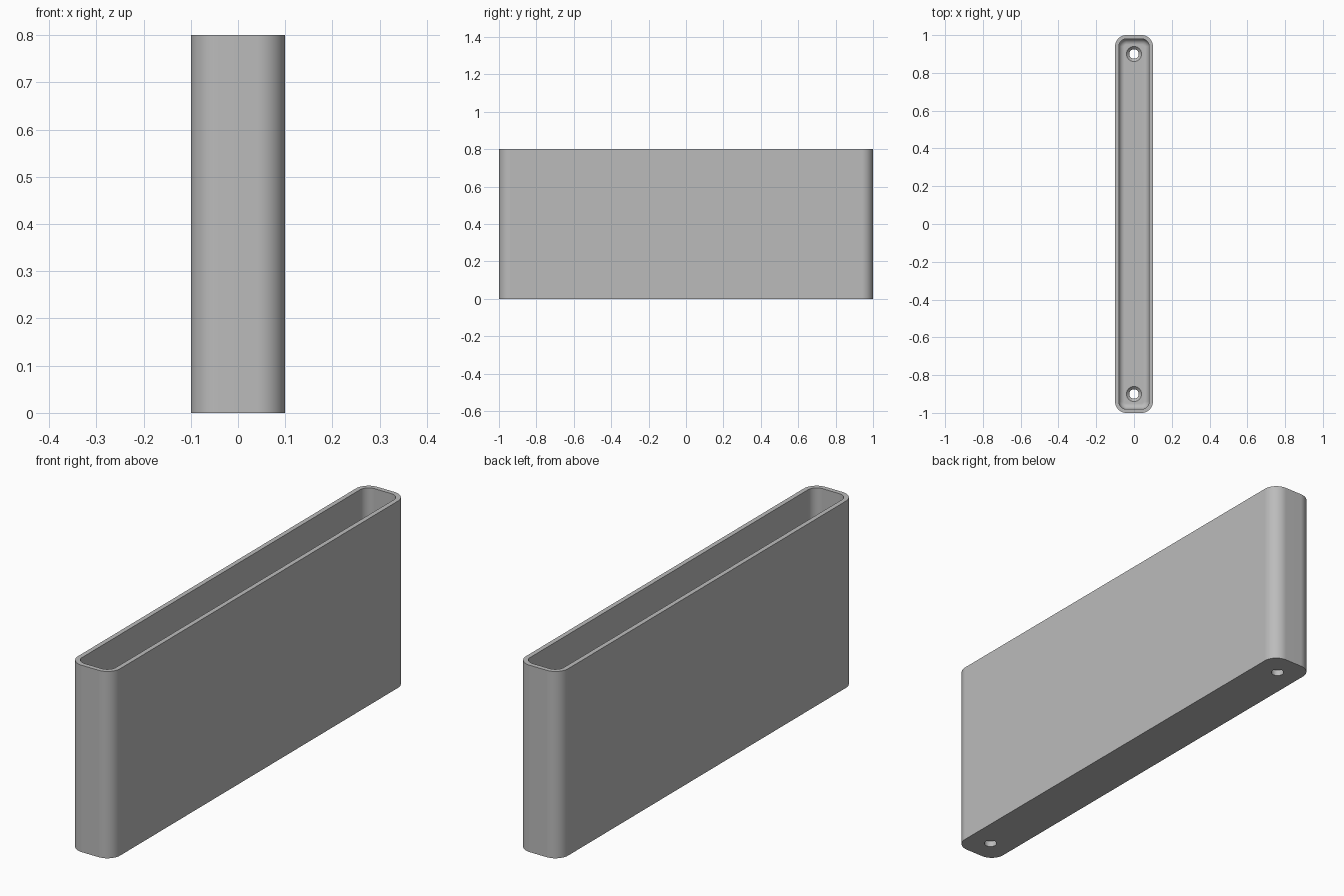
import bpy
import bmesh
from math import pi, sin, cos

if "Cube" in bpy.data.objects:
    bpy.data.objects.remove(bpy.data.objects["Cube"])

HALF_X, HALF_Y, HEIGHT = 0.1, 1.0, 0.8
CORNER, WALL, FLOOR, FILLET = 0.06, 0.02, 0.04, 0.03
HOLE_Y, HOLE_R, SINK_R, SINK_DEPTH = 0.9, 0.025, 0.04, 0.015
ARC = 10

grey = bpy.data.materials.new("plain_grey")
grey.use_nodes = True
colour = (0.5, 0.5, 0.5, 1)
grey.diffuse_color = colour
grey.node_tree.nodes["Principled BSDF"].inputs["Base Color"].default_value = colour


def rounded_ring(bm, inset, z):
    """Rounded rectangle outline, shrunk evenly by inset."""
    r = CORNER - inset
    cx, cy = HALF_X - CORNER, HALF_Y - CORNER
    ring = []
    for q, (sx, sy) in enumerate([(1, 1), (-1, 1), (-1, -1), (1, -1)]):
        for i in range(ARC + 1):
            a = (q + i / ARC) * pi / 2
            ring.append(bm.verts.new((sx * cx + r * cos(a), sy * cy + r * sin(a), z)))
    return ring


def circle_ring(bm, y, r, z, n=32):
    return [bm.verts.new((r * cos(2 * pi * i / n), y + r * sin(2 * pi * i / n), z))
            for i in range(n)]


def loft(name, bm, rings):
    """Skin a stack of rings and cap both ends."""
    for a, b in zip(rings, rings[1:]):
        for i in range(len(a)):
            j = (i + 1) % len(a)
            bm.faces.new((a[i], a[j], b[j], b[i]))
    bm.faces.new(rings[0][::-1])
    bm.faces.new(rings[-1])
    bmesh.ops.recalc_face_normals(bm, faces=bm.faces)
    mesh = bpy.data.meshes.new(name)
    bm.to_mesh(mesh)
    bm.free()
    mesh.materials.append(grey)
    obj = bpy.data.objects.new(name, mesh)
    bpy.context.collection.objects.link(obj)
    return obj


# Open box: outer wall, rim, inner wall, filleted floor
bm = bmesh.new()
rings = [rounded_ring(bm, 0, 0), rounded_ring(bm, 0, HEIGHT), rounded_ring(bm, WALL, HEIGHT)]
for k in range(7):
    a = k / 6 * pi / 2
    rings.append(rounded_ring(bm, WALL + FILLET * (1 - cos(a)), FLOOR + FILLET * (1 - sin(a))))
box = loft("open_box", bm, rings)

# Countersunk screw holes near both ends
cutters = []
for side, y in (("front", -HOLE_Y), ("back", HOLE_Y)):
    bm = bmesh.new()
    stack = [(HOLE_R, -0.05), (HOLE_R, FLOOR - SINK_DEPTH), (SINK_R, FLOOR), (SINK_R, FLOOR + 0.1)]
    cutter = loft(side + "_hole_cutter", bm, [circle_ring(bm, y, r, z) for r, z in stack])
    cutter.hide_render = True
    cut = box.modifiers.new(side + "_hole", "BOOLEAN")
    cut.operation = "DIFFERENCE"
    cut.solver = "EXACT"
    cut.object = cutter
    cutters.append(cutter)

bpy.ops.object.select_all(action="DESELECT")
box.select_set(True)
bpy.context.view_layer.objects.active = box
for mod in list(box.modifiers):
    bpy.ops.object.modifier_apply(modifier=mod.name)
for cutter in cutters:
    bpy.data.objects.remove(cutter)

# Smooth corners with crisp rims
bpy.ops.object.shade_smooth_by_angle(angle=pi / 6)
weighted = box.modifiers.new("weighted_normals", "WEIGHTED_NORMAL")
weighted.keep_sharp = True
